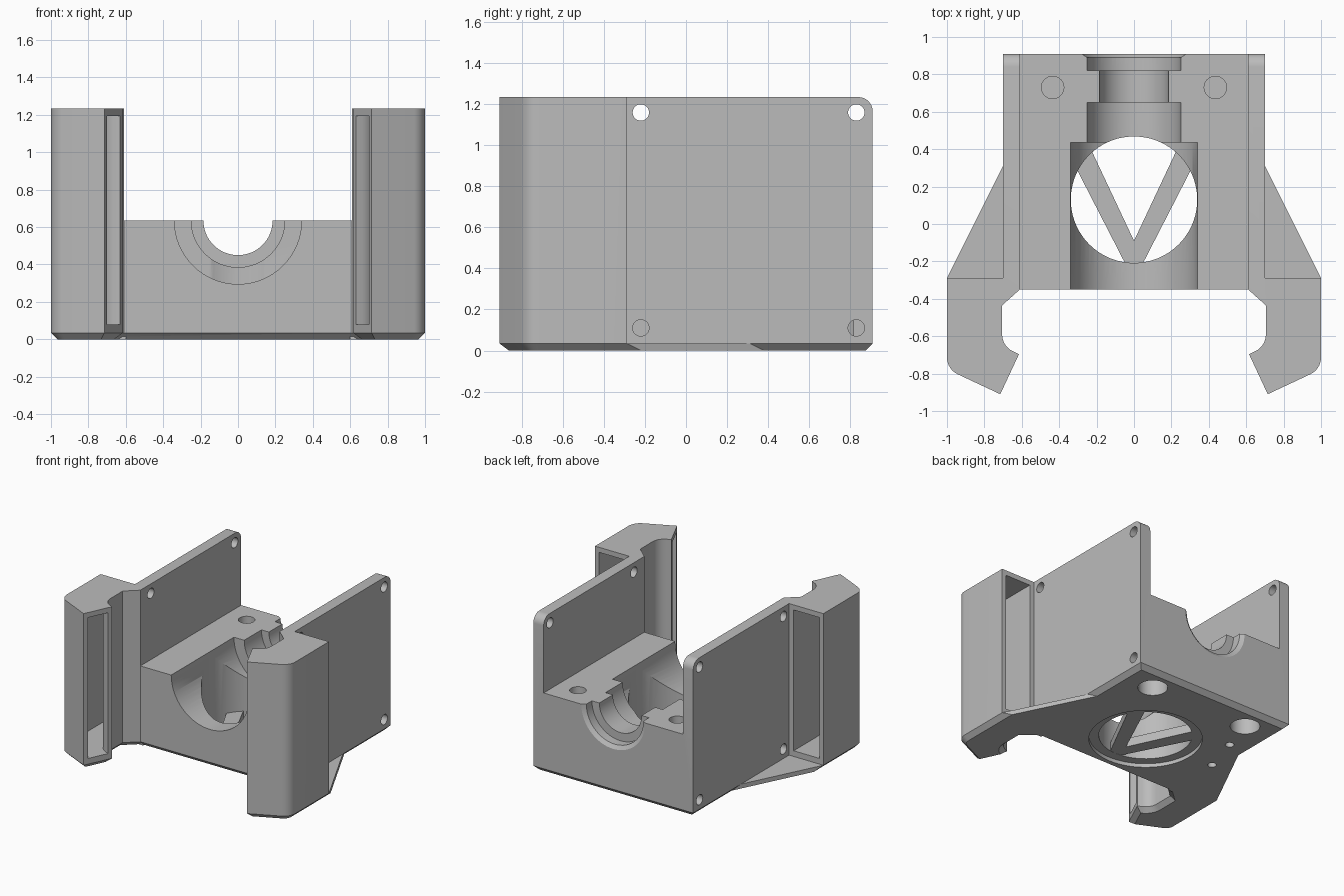
import bpy, bmesh
from math import sin, cos, pi, radians
from mathutils import Vector, Matrix

if "Cube" in bpy.data.objects:
    bpy.data.objects.remove(bpy.data.objects["Cube"])

grey = bpy.data.materials.new("plain grey")
grey.use_nodes = True
COLOUR = (0.5, 0.5, 0.5, 1)
grey.diffuse_color = COLOUR
grey.node_tree.nodes["Principled BSDF"].inputs["Base Color"].default_value = COLOUR


def finish(name, bm):
    bmesh.ops.recalc_face_normals(bm, faces=bm.faces)
    mesh = bpy.data.meshes.new(name)
    bm.to_mesh(mesh)
    bm.free()
    mesh.materials.append(grey)
    obj = bpy.data.objects.new(name, mesh)
    bpy.context.collection.objects.link(obj)
    return obj


def loft(name, layers):
    """Solid through stacked outlines, given as (outline, height) pairs."""
    bm = bmesh.new()
    rings = [[bm.verts.new((x, y, z)) for x, y in pts] for pts, z in layers]
    n = len(rings[0])
    for low, high in zip(rings, rings[1:]):
        for i in range(n):
            j = (i + 1) % n
            bm.faces.new((low[i], low[j], high[j], high[i]))
    bm.faces.new(rings[0][::-1])
    bm.faces.new(rings[-1])
    return finish(name, bm)


def cylinder(name, start, end, r1, r2=None, segments=64):
    start, end = Vector(start), Vector(end)
    axis = end - start
    turn = axis.to_track_quat('Z', 'Y').to_matrix().to_4x4()
    bm = bmesh.new()
    bmesh.ops.create_cone(bm, cap_ends=True, segments=segments, radius1=r1,
                          radius2=r1 if r2 is None else r2, depth=axis.length,
                          matrix=Matrix.Translation((start + end) / 2) @ turn)
    return finish(name, bm)


def combine(body, tool, operation='DIFFERENCE'):
    mod = body.modifiers.new("combine", 'BOOLEAN')
    mod.operation, mod.solver, mod.object = operation, 'EXACT', tool
    graph = bpy.context.evaluated_depsgraph_get()
    mesh = bpy.data.meshes.new_from_object(body.evaluated_get(graph))
    body.modifiers.clear()
    body.data = mesh
    bpy.data.objects.remove(tool)


def arc(cx, cy, r, a, b, n=8):
    angles = [radians(a + (b - a) * i / n) for i in range(n + 1)]
    return [(cx + r * cos(t), cy + r * sin(t)) for t in angles]


def inset(pts, d):
    """Shrink a counter-clockwise outline by a mitred distance."""
    out = []
    for i, p in enumerate(pts):
        p, a, b = Vector(p), Vector(pts[i - 1]), Vector(pts[(i + 1) % len(pts)])
        u, v = (p - a).normalized(), (b - p).normalized()
        n1, n2 = Vector((-u.y, u.x)), Vector((-v.y, v.x))
        out.append(tuple(p + (n1 + n2) * d / (1 + n1.dot(n2))))
    return out


def flip(pts):
    return [(-x, y) for x, y in reversed(pts)]


HEIGHT, DECK, CHAMFER = 1.235, 0.635, 0.035

# Body outline with hooked arms, chamfered along the bottom
hook = arc(0.605, -0.59, 0.1, 0, -64) + [(0.615, -0.696), (0.715, -0.91)]
hook += arc(0.9, -0.713, 0.1, -65, 0)
half = [(0.61, -0.35), (0.705, -0.435)] + hook + [(1, -0.29), (0.7, -0.29), (0.7, 0.91)]
outline = half + flip(half)
body = loft("bracket_body", [(inset(outline, CHAMFER), 0), (outline, CHAMFER), (outline, HEIGHT)])

# Thin triangular flanges behind the arms
low = [(0.6, -0.33), (0.965, -0.33), (0.965, -0.22), (0.6, 0.51)]
high = [(0.6, -0.33), (1, -0.33), (1, -0.29), (0.6, 0.51)]
for side in (list, flip):
    combine(body, loft("flange", [(side(low), 0), (side(high), CHAMFER)]), 'UNION')

# Open space between the side walls
gap = [(-0.61, -1), (0.61, -1), (0.61, 1), (-0.61, 1)]
combine(body, loft("gap_cutter", [(gap, DECK), (gap, 1.5)]))

# Rounded upper back corners of the walls
corner = [(0.95, 1.3), (0.84, 1.3)] + arc(0.84, HEIGHT - 0.07, 0.07, 90, 0) + [(0.95, HEIGHT - 0.07)]
cutter = loft("corner_cutter", [(corner, -1), (corner, 1)])
cutter.data.transform(Matrix(((0, 0, 1, 0), (1, 0, 0, 0), (0, 1, 0, 0), (0, 0, 0, 1))))
combine(body, cutter)

# Stepped horizontal bore with a flared back mouth
for y1, y2, r1, r2 in ((-0.5, 0.435, 0.34, 0.34), (-0.3, 0.65, 0.25, 0.25),
                       (-0.2, 0.86, 0.185, 0.185), (0.82, 1, 0.25, 0.25),
                       (0.87, 0.93, 0.22, 0.31)):
    combine(body, cylinder("bore_cutter", (0, y1, DECK), (0, y2, DECK), r1, r2))

# Vertical opening and its shallow recess underneath
combine(body, cylinder("opening_cutter", (0, 0.13, -0.1), (0, 0.13, 0.9), 0.338, segments=96))
combine(body, cylinder("recess_cutter", (0, 0.13, -0.1), (0, 0.13, 0.03), 0.41, segments=96))

# Hollow arms, open at the back and through the angled hook face
channel = inset([(0.705, -0.2)] + hook + [(1, -0.2)], CHAMFER)
tip = 1 + 9
inner, outer = channel[tip], channel[tip + 1]
push = Vector((-0.907, -0.423)) * 0.07
channel[tip:tip + 2] = [tuple(Vector(inner) + push), tuple(Vector(outer) + push)]
for side in (list, flip):
    pts = side(channel)
    combine(body, loft("channel_cutter", [(pts, 0.08), (pts, 1.195)]))

# Wall screw holes, deck holes and counterbores
for s in (-1, 1):
    for y in (-0.22, 0.83):
        for z in (0.11, 1.16):
            combine(body, cylinder("screw_cutter", (s * 0.5, y, z), (s * 0.75, y, z), 0.04, segments=32))
    x = s * 0.435
    combine(body, cylinder("deck_hole_cutter", (x, 0.73, 0.33), (x, 0.73, 0.8), 0.06, segments=32))
    combine(body, cylinder("counterbore_cutter", (x, 0.73, -0.1), (x, 0.73, 0.3), 0.108, segments=48))

# Two small blind holes underneath
for x, y in ((-0.52, 0.455), (-0.61, 0.15)):
    combine(body, cylinder("pin_cutter", (x, y, -0.1), (x, y, 0.2), 0.032, segments=24))

# V-shaped brace across the opening
arm = [(0.04, -0.225), (0.315, 0.31), (0.235, 0.41)]
vee = arm + [(0, -0.09)] + flip(arm)
brace = loft("v_brace", [(vee, 0.031), (vee, 0.1)])

for obj in (body, brace):
    bpy.ops.object.select_all(action='DESELECT')
    obj.select_set(True)
    bpy.context.view_layer.objects.active = obj
    bpy.ops.object.shade_smooth_by_angle(angle=radians(30))
